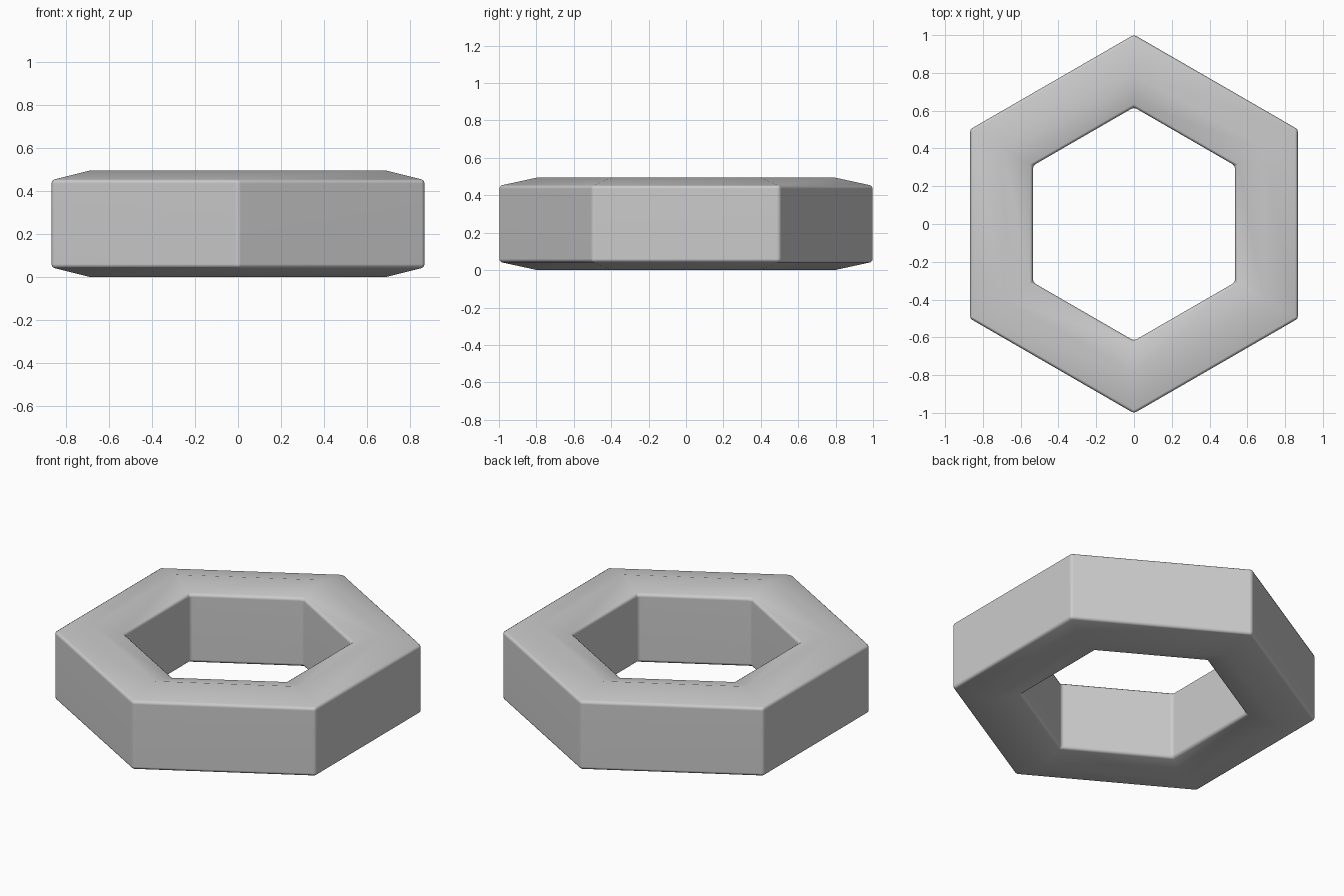
import bpy, bmesh
from math import sin, cos, radians

if "Cube" in bpy.data.objects:
    bpy.data.objects.remove(bpy.data.objects["Cube"])

# Six-sided ring cross-section: (corner radius, height)
profile = [(1.002, 0.045), (1.002, 0.45), (0.795, 0.495),
           (0.618, 0.45), (0.618, 0.045), (0.795, 0.0)]
SIDES = 6

# Sweep the section around a hexagon with points on +y and -y
bm = bmesh.new()
rings = []
for i in range(SIDES):
    a = radians(90 + 360 * i / SIDES)
    rings.append([bm.verts.new((r * cos(a), r * sin(a), z)) for r, z in profile])
n = len(profile)
for i in range(SIDES):
    p, q = rings[i], rings[(i + 1) % SIDES]
    for j in range(n):
        k = (j + 1) % n
        bm.faces.new((p[j], q[j], q[k], p[k]))
bmesh.ops.recalc_face_normals(bm, faces=bm.faces)

mesh = bpy.data.meshes.new("hexagonal_ring")
bm.to_mesh(mesh)
bm.free()
ring = bpy.data.objects.new("hexagonal_ring", mesh)
bpy.context.collection.objects.link(ring)

# Slightly softened edges with smooth shading
for poly in mesh.polygons:
    poly.use_smooth = True
bevel = ring.modifiers.new("soft_edges", "BEVEL")
bevel.width = 0.015
bevel.segments = 2
bevel.limit_method = "ANGLE"
bevel.angle_limit = radians(40)
bevel.harden_normals = False
normals = ring.modifiers.new("face_normals", "WEIGHTED_NORMAL")
normals.keep_sharp = True
